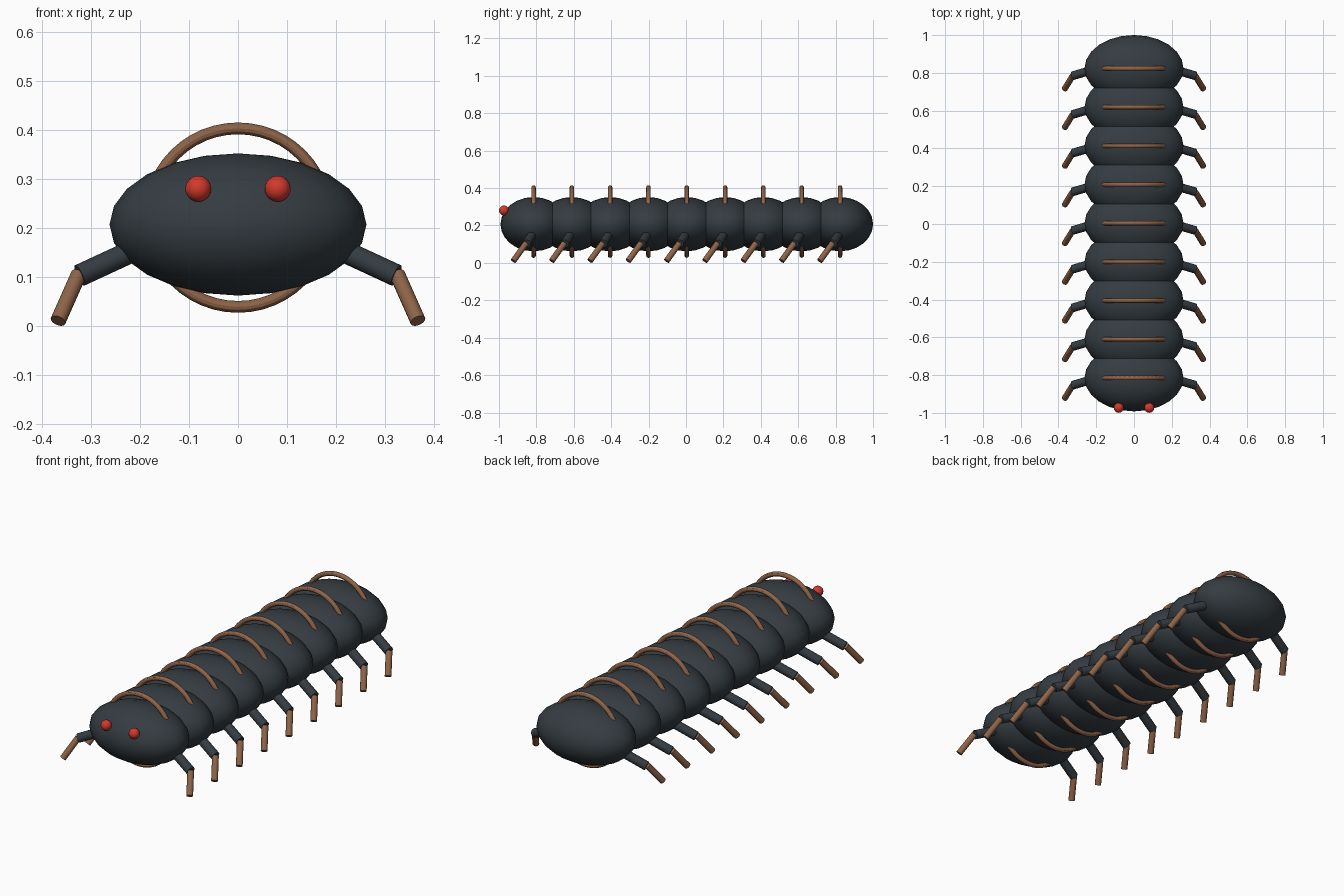
import bpy
from mathutils import Vector

if "Cube" in bpy.data.objects:
    bpy.data.objects.remove(bpy.data.objects["Cube"])


def material(name, rgb):
    m = bpy.data.materials.new(name)
    m.diffuse_color = (*rgb, 1)
    m.use_nodes = True
    m.node_tree.nodes["Principled BSDF"].inputs["Base Color"].default_value = m.diffuse_color
    return m


SHELL = material("dark_shell", (0.035, 0.045, 0.053))
BROWN = material("brown", (0.27, 0.125, 0.065))
RED = material("red", (0.65, 0.04, 0.025))


def finish(name, mat):
    ob = bpy.context.object
    ob.name = name
    ob.data.materials.append(mat)
    bpy.ops.object.shade_smooth_by_angle()
    return ob


def ellipsoid(name, loc, scale, mat, seg=24, rings=12):
    bpy.ops.mesh.primitive_uv_sphere_add(segments=seg, ring_count=rings, radius=1, location=loc)
    bpy.context.object.scale = scale
    bpy.ops.object.transform_apply(location=False, rotation=False, scale=True)
    return finish(name, mat)


def rod(name, a, b, r, mat):
    a, b = Vector(a), Vector(b)
    d = b - a
    bpy.ops.mesh.primitive_cylinder_add(vertices=16, radius=r, depth=d.length, location=(a + b) / 2,
                                        rotation=d.to_track_quat('Z', 'Y').to_euler())
    return finish(name, mat)


COUNT = 9
for i in range(COUNT):
    y = -0.815 + i * 0.2048
    # body segment
    ellipsoid(f"body_segment_{i}", (0, y, 0.207), (0.262, 0.177, 0.145), SHELL)
    # hoop around the segment
    bpy.ops.mesh.primitive_torus_add(major_segments=48, minor_segments=12, major_radius=0.182,
                                     minor_radius=0.012, location=(0, y, 0.221),
                                     rotation=(1.570796, 0, 0))
    finish(f"hoop_{i}", BROWN)
    # pair of two-part legs
    for side, s in (("right", 1), ("left", -1)):
        knee = (s * 0.323, y - 0.038, 0.103)
        rod(f"upper_leg_{side}_{i}", (s * 0.2, y - 0.002, 0.16), knee, 0.023, SHELL)
        rod(f"lower_leg_{side}_{i}", (s * 0.325, y - 0.04, 0.105), (s * 0.367, y - 0.108, 0.0105),
            0.016, BROWN)

# eyes
for side, s in (("right", 1), ("left", -1)):
    ellipsoid(f"eye_{side}", (s * 0.081, -0.973, 0.28), (0.0265,) * 3, RED, 16, 12)
